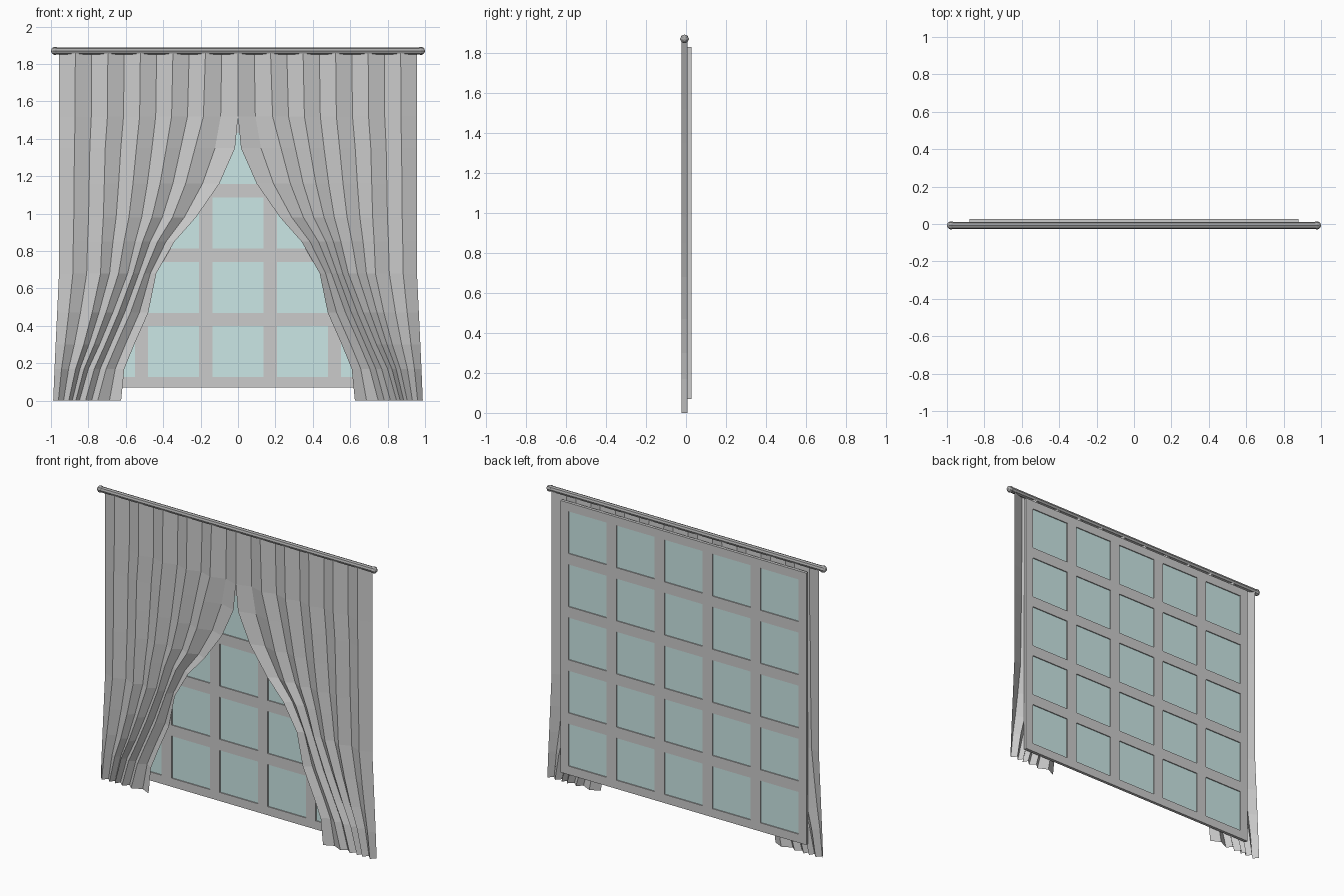
import bpy, bmesh, math
from mathutils import Matrix, Vector

if "Cube" in bpy.data.objects:
    bpy.data.objects.remove(bpy.data.objects["Cube"])

ROD_Y, ROD_Z = -0.0075, 1.87


def make_object(name, bm, color=None):
    mesh = bpy.data.meshes.new(name)
    bm.to_mesh(mesh)
    bm.free()
    ob = bpy.data.objects.new(name, mesh)
    bpy.context.collection.objects.link(ob)
    if color:
        mat = bpy.data.materials.new(name + "_colour")
        mat.diffuse_color = (*color, 1)
        mat.use_nodes = True
        mat.node_tree.nodes["Principled BSDF"].inputs["Base Color"].default_value = mat.diffuse_color
        mesh.materials.append(mat)
    return ob


def lerp_keys(t, keys):
    for (a, va), (b, vb) in zip(keys, keys[1:]):
        if t <= b:
            return va + (vb - va) * (t - a) / (b - a)
    return keys[-1][1]


# Window frame: grid of cells with the pane cells left open, then thickened
N, PITCH, PANE = 5, 0.344, 0.273
HALF, BASE, FRONT, BACK = 0.88, 0.07, 0.0075, 0.0265
cuts = [-HALF]
for i in range(N):
    c = (i - 2) * PITCH
    cuts += [c - PANE / 2, c + PANE / 2]
cuts.append(HALF)
bm = bmesh.new()
grid = [[bm.verts.new((x, FRONT, z + HALF + BASE)) for x in cuts] for z in cuts]
for r in range(len(cuts) - 1):
    for c in range(len(cuts) - 1):
        if not (r % 2 and c % 2):
            bm.faces.new((grid[r][c], grid[r][c + 1], grid[r + 1][c + 1], grid[r + 1][c]))
frame = make_object("window_frame", bm)
solid = frame.modifiers.new("thickness", "SOLIDIFY")
solid.thickness = BACK - FRONT
solid.offset = -1

# Glass panes
bm = bmesh.new()
for r in range(N):
    for c in range(N):
        pos = Vector(((c - 2) * PITCH, (FRONT + BACK) / 2, (r - 2) * PITCH + HALF + BASE))
        bmesh.ops.create_cube(bm, size=1, matrix=Matrix.Translation(pos)
                              @ Matrix.Diagonal((PANE, 0.006, PANE, 1)))
make_object("glass_panes", bm, (0.60, 0.80, 0.79))

# Curtain: pleat positions per height, swept aside, given at folds 0, 2, 5, 8, 11
FOLDS = (0, 2, 5, 8, 11)
ROWS = [
    (1.86, (0.0, 0.174, 0.435, 0.696, 0.957)),
    (1.52, (0.0, 0.185, 0.44, 0.698, 0.957)),
    (1.35, (0.016, 0.23, 0.46, 0.71, 0.957)),
    (1.16, (0.10, 0.28, 0.485, 0.715, 0.957)),
    (0.98, (0.225, 0.35, 0.515, 0.72, 0.957)),
    (0.85, (0.34, 0.43, 0.55, 0.728, 0.957)),
    (0.68, (0.437, 0.50, 0.59, 0.735, 0.957)),
    (0.47, (0.48, 0.575, 0.67, 0.78, 0.967)),
    (0.30, (0.555, 0.65, 0.74, 0.825, 0.975)),
    (0.17, (0.608, 0.705, 0.80, 0.868, 0.981)),
    (0.0, (0.625, 0.75, 0.848, 0.905, 0.988)),
]
bm = bmesh.new()
rows = []
for z, xs in ROWS:
    keys = list(zip(FOLDS, xs))
    rows.append([bm.verts.new((lerp_keys(i, keys),
                               ROD_Y + (0.015 if i % 2 else -0.015), z))
                 for i in range(12)])
for a, b in zip(rows, rows[1:]):
    for i in range(11):
        bm.faces.new((b[i], b[i + 1], a[i + 1], a[i]))
curtain = make_object("curtain_panels", bm)
mirror = curtain.modifiers.new("other_side", "MIRROR")
mirror.use_axis = (True, False, False)

# Curtain rod
bm = bmesh.new()
bmesh.ops.create_cone(bm, cap_ends=True, segments=8, radius1=0.0185, radius2=0.0185,
                      depth=1.94, matrix=Matrix.Translation((0, ROD_Y, ROD_Z))
                      @ Matrix.Rotation(math.pi / 2, 4, "Y"))
make_object("curtain_rod", bm, (0.4, 0.4, 0.4))

# Rod end knobs
for side, name in ((-1, "left"), (1, "right")):
    bm = bmesh.new()
    bmesh.ops.create_uvsphere(bm, u_segments=8, v_segments=6, radius=0.022,
                              matrix=Matrix.Translation((side * 0.978, ROD_Y, ROD_Z))
                              @ Matrix.Rotation(math.pi / 2, 4, "Y"))
    make_object("rod_knob_" + name, bm, (0.4, 0.4, 0.4))
